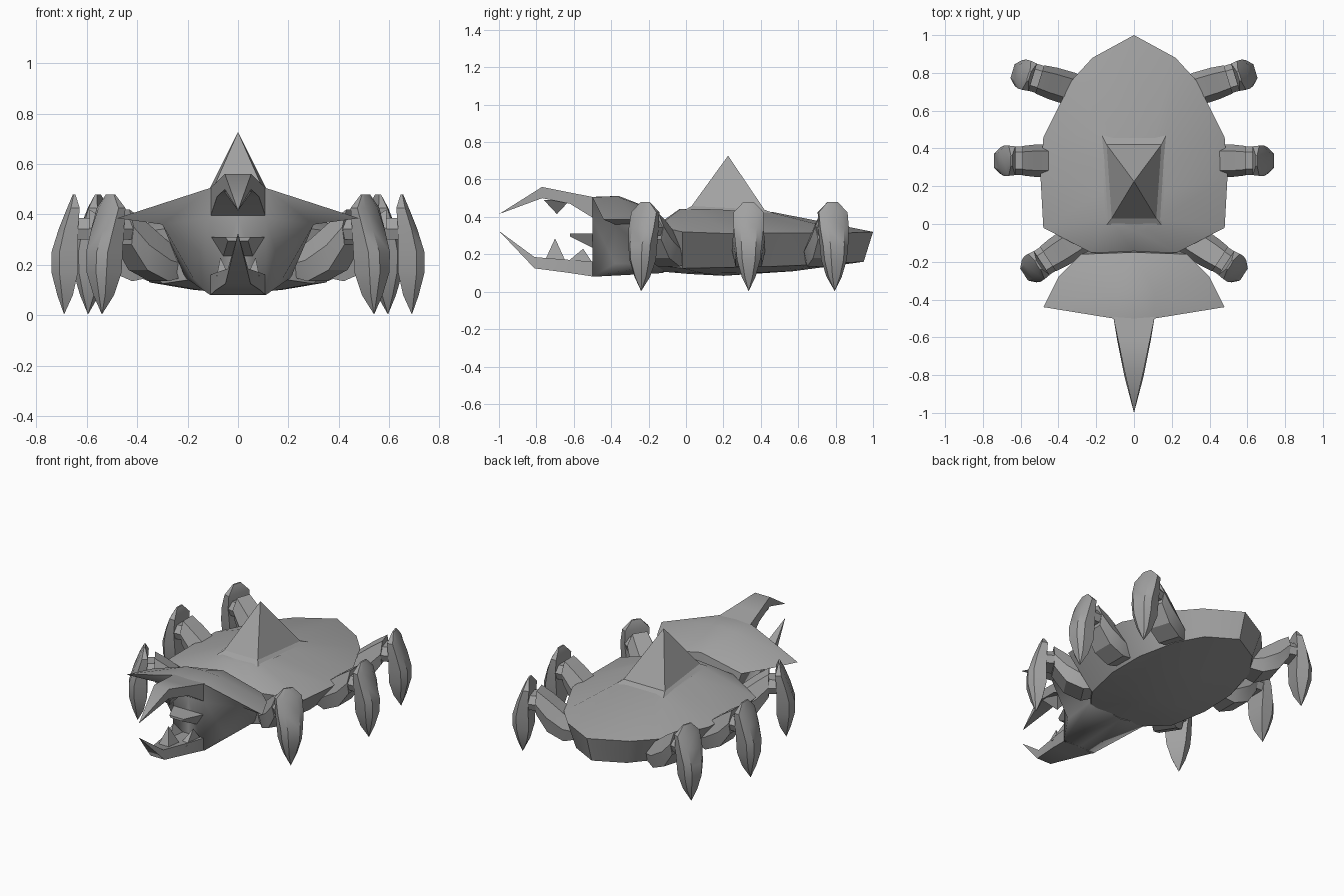
import bpy, bmesh, math
from mathutils import Vector, Matrix

if "Cube" in bpy.data.objects:
    bpy.data.objects.remove(bpy.data.objects["Cube"])

shell_grey = bpy.data.materials.new("shell_grey")
shell_grey.diffuse_color = (0.36, 0.36, 0.36, 1)
shell_grey.use_nodes = True
shell_grey.node_tree.nodes["Principled BSDF"].inputs["Base Color"].default_value = shell_grey.diffuse_color


def make(name, verts, faces, mirror=False, smooth=30, matrix=None):
    """Mesh object from points and faces, optionally with a mirrored half."""
    bm = bmesh.new()
    for sx in ((1, -1) if mirror else (1,)):
        vs = [bm.verts.new((v[0] * sx, v[1], v[2])) for v in verts]
        for f in faces:
            bm.faces.new([vs[i] for i in f])
    bmesh.ops.remove_doubles(bm, verts=bm.verts, dist=0.0005)
    bmesh.ops.recalc_face_normals(bm, faces=bm.faces)
    if matrix:
        bmesh.ops.transform(bm, matrix=matrix, verts=bm.verts)
        if matrix.determinant() < 0:
            bmesh.ops.reverse_faces(bm, faces=bm.faces)
    me = bpy.data.meshes.new(name)
    bm.to_mesh(me)
    bm.free()
    me.materials.append(shell_grey)
    ob = bpy.data.objects.new(name, me)
    bpy.context.collection.objects.link(ob)
    if smooth:
        bpy.ops.object.select_all(action='DESELECT')
        ob.select_set(True)
        bpy.context.view_layer.objects.active = ob
        bpy.ops.object.shade_smooth_by_angle(angle=math.radians(smooth))
    return ob


def loft(name, rings, **kw):
    """Skin equal-length closed rings; a one-point ring closes to a tip."""
    verts, faces, starts = [], [], []
    for r in rings:
        starts.append(len(verts))
        verts += r
    for k in range(len(rings) - 1):
        a, b = starts[k], starts[k + 1]
        na, nb = len(rings[k]), len(rings[k + 1])
        n = max(na, nb)
        for i in range(n):
            j = (i + 1) % n
            if na == 1:
                faces.append((a, b + j, b + i))
            elif nb == 1:
                faces.append((a + i, a + j, b))
            else:
                faces.append((a + i, a + j, b + j, b + i))
    for k in (0, -1):
        if len(rings[k]) > 2:
            faces.append([starts[k] + i for i in range(len(rings[k]))])
    return make(name, verts, faces, **kw)


def both(half):
    """Close a half outline whose first and last points lie on x = 0."""
    return half + [(-x, y, z) for x, y, z in reversed(half[1:-1])]


# Main body: belly, belly edge, shell rim and flat crown
belly = both([(0, .95, .16), (.18, .85, .155), (.28, .7, .145), (.345, .46, .135),
              (.35, .22, .13), (.30, -.02, .125), (.2, -.15, .14), (0, -.16, .11)])
rim = both([(0, 1.0, .32), (.22, .88, .315), (.33, .76, .312), (.48, .46, .315),
            (.495, .25, .31), (.48, -.02, .32), (.23, -.15, .35), (0, -.15, .36)])
crown = both([(0, .47, .425), (.1, .47, .425), (.17, .47, .42), (.165, .32, .43),
              (.16, .17, .44), (.15, .03, .443), (.08, -.03, .442), (0, -.035, .442)])
belly_mid = [(x * .5, .2 + (y - .2) * .5, .088 + (z - .088) * .3) for x, y, z in belly]
loft("body_shell", [[(0, .2, .085)], belly_mid, belly, rim, crown], smooth=40)

# Back spike with a small flared skirt
skirt = [(.17, .47, .420), (.145, -.005, .438), (-.145, -.005, .438), (-.17, .47, .420)]
base = [(.145, .42, .438), (.118, .03, .458), (-.118, .03, .458), (-.145, .42, .438)]
loft("back_spike", [skirt, base, [(0, .225, .727)]], smooth=0)

# Head with wide side flanges and a narrow keel (right half, mirrored)
head = [(0, -.15, .43), (.28, -.16, .365), (.40, -.28, .385), (.48, -.44, .385),
        (.11, -.5, .505), (0, -.36, .512), (.11, -.36, .505), (0, -.5, .507),
        (.11, -.5, .39), (.30, -.38, .36), (.11, -.5, .08), (.18, -.38, .15),
        (.21, -.13, .15), (0, -.5, .08), (0, -.5, .39), (0, -.12, .1)]
make("head", head, [(0, 1, 6, 5), (1, 2, 6), (2, 3, 6), (3, 4, 6), (5, 6, 4, 7),
                    (7, 4, 8, 14), (4, 3, 9, 8), (3, 2, 9), (2, 1, 9), (8, 9, 11, 10),
                    (14, 8, 10, 13), (9, 1, 12, 11), (13, 10, 15), (10, 11, 12),
                    (10, 12, 15), (0, 1, 12, 15)], mirror=True, smooth=50)


def beam(name, rows, tip):
    """Tapering jaw made of sections (y, low half width, high half width, low, high)."""
    loft(name, [[(-v, y, a), (v, y, a), (w, y, b), (-w, y, b)] for y, v, w, a, b in rows]
         + [[tip]], smooth=50)


def tooth(name, x, y, w, length, z, tip):
    loft(name, [[(x - w, y - length, z), (x + w, y - length, z),
                 (x + w, y + length, z), (x - w, y + length, z)], [tip]], smooth=0)


# Hooked upper and lower jaws
beam("upper_jaw", [(-.49, .11, .11, .39, .505), (-.62, .083, .083, .47, .53),
                   (-.77, .052, .052, .50, .56)], (0, -1, .415))
beam("lower_jaw", [(-.49, .11, .11, .08, .16), (-.62, .088, .085, .1, .17),
                   (-.81, .05, .04, .125, .185)], (0, -1, .325))

# Teeth
tooth("upper_tooth", 0, -.69, .055, .07, .49, (0, -.69, .415))
tooth("lower_tooth", 0, -.70, .04, .055, .165, (0, -.70, .285))
for s, side in ((1, "right"), (-1, "left")):
    tooth("lower_tooth_" + side, s * .06, -.57, .025, .07, .155, (s * .07, -.55, .23))

# Wedge-shaped tongue at the back of the mouth
loft("tongue", [[(-.06, -.49, .23), (.06, -.49, .23), (.11, -.49, .31), (-.11, -.49, .31)],
                [(-.04, -.62, .295), (.04, -.62, .295), (.05, -.62, .31), (-.05, -.62, .31)]],
     smooth=0)


# Legs: local x points outwards, origin below the foot tip
def shin_ring(z, inner, outer, hv):
    mid = inner + (outer - inner) * .7
    return [(outer, -hv * .55, z), (outer, hv * .55, z), (mid, hv, z),
            (inner, hv * .95, z), (inner, -hv * .95, z), (mid, -hv, z)]


def thigh_ring(u, low, high, hv):
    mid = (low + high) / 2
    return [(u, -hv * .8, low), (u, hv * .8, low), (u, hv, mid),
            (u, hv * .6, high), (u, -hv * .6, high), (u, -hv, mid)]


shin = [shin_ring(*r) for r in ((.48, -.045, -.035, .028), (.425, -.062, -.012, .08),
                                (.34, -.055, .022, .08), (.25, -.055, .05, .07),
                                (.17, -.055, .05, .062), (.08, -.035, .027, .037))]
shin.append([(0, 0, .003)])
thigh = [thigh_ring(*r) for r in ((-.39, .16, .23, .06), (-.27, .135, .30, .088),
                                  (-.17, .18, .375, .086), (-.10, .28, .42, .078))]
joint = [thigh_ring(*r) for r in ((-.12, .30, .385, .075), (-.04, .30, .385, .075))]

for place, x, y, angle in (("front", .54, -.24, -33), ("middle", .69, .335, 0),
                           ("rear", .595, .795, 17)):
    for s, side in ((1, "right"), (-1, "left")):
        m = (Matrix.Diagonal((s, 1, 1, 1)) @ Matrix.Translation((x, y, 0))
             @ Matrix.Rotation(math.radians(angle), 4, 'Z'))
        for part, rings in (("shin", shin), ("thigh", thigh), ("joint", joint)):
            loft(f"{place}_{part}_{side}", rings, matrix=m, smooth=30)
